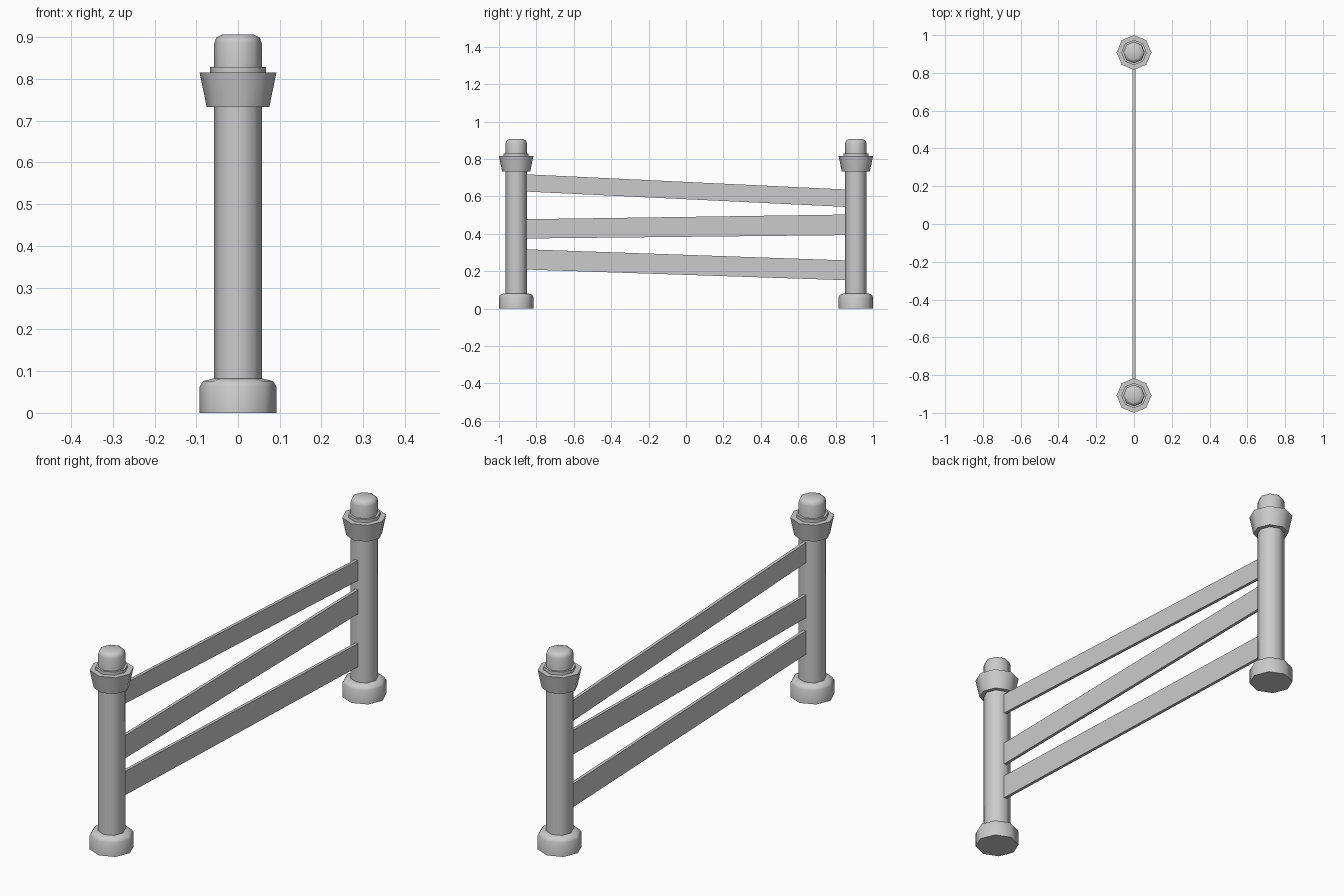
import bpy, bmesh, math

if "Cube" in bpy.data.objects:
    bpy.data.objects.remove(bpy.data.objects["Cube"])

SIDES = 8
POST_Y = 0.908


def finish(bm, name, angle):
    bmesh.ops.recalc_face_normals(bm, faces=bm.faces)
    mesh = bpy.data.meshes.new(name)
    bm.to_mesh(mesh)
    bm.free()
    obj = bpy.data.objects.new(name, mesh)
    bpy.context.collection.objects.link(obj)
    bpy.ops.object.select_all(action='DESELECT')
    obj.select_set(True)
    bpy.context.view_layer.objects.active = obj
    bpy.ops.object.shade_smooth_by_angle(angle=math.radians(angle))
    return obj


def turned(name, profile, y):
    """Eight-sided solid from (radius, height) pairs, closed at both ends."""
    bm = bmesh.new()
    rings = []
    for r, z in profile:
        rings.append([bm.verts.new((r * math.cos(2 * math.pi * i / SIDES),
                                    y + r * math.sin(2 * math.pi * i / SIDES), z))
                      for i in range(SIDES)])
    for a, b in zip(rings, rings[1:]):
        for i in range(SIDES):
            j = (i + 1) % SIDES
            bm.faces.new((a[i], a[j], b[j], b[i]))
    bm.faces.new(rings[0][::-1])
    bm.faces.new(rings[-1])
    return finish(bm, name, 50)


def rail(name, left, right, half_y=0.855, half_x=0.007):
    """Slanted board; left and right are (bottom, top) heights at its ends."""
    bm = bmesh.new()
    outline = [(-half_y, left[0]), (half_y, right[0]),
               (half_y, right[1]), (-half_y, left[1])]
    face = bm.faces.new([bm.verts.new((-half_x, y, z)) for y, z in outline])
    ext = bmesh.ops.extrude_face_region(bm, geom=[face], use_keep_orig=True)
    for v in ext['geom']:
        if isinstance(v, bmesh.types.BMVert):
            v.co.x = half_x
    return finish(bm, name, 30)


# Two matching posts: foot, shaft, flared collar, thin ring, knob
for label, sign in (("front", -1), ("back", 1)):
    y = sign * POST_Y
    turned(label + "_post_foot",
           [(0.092, 0), (0.092, 0.063), (0.084, 0.076), (0.06, 0.082)], y)
    turned(label + "_post_shaft", [(0.057, 0.07), (0.057, 0.745)], y)
    turned(label + "_post_collar", [(0.075, 0.733), (0.092, 0.815)], y)
    turned(label + "_post_ring", [(0.067, 0.81), (0.067, 0.829)], y)
    turned(label + "_post_knob",
           [(0.057, 0.82), (0.057, 0.885), (0.052, 0.899), (0.038, 0.906)], y)

# Three crooked rails
rail("top_rail", (0.626, 0.718), (0.544, 0.637))
rail("middle_rail", (0.375, 0.478), (0.393, 0.503))
rail("bottom_rail", (0.209, 0.317), (0.152, 0.258))
